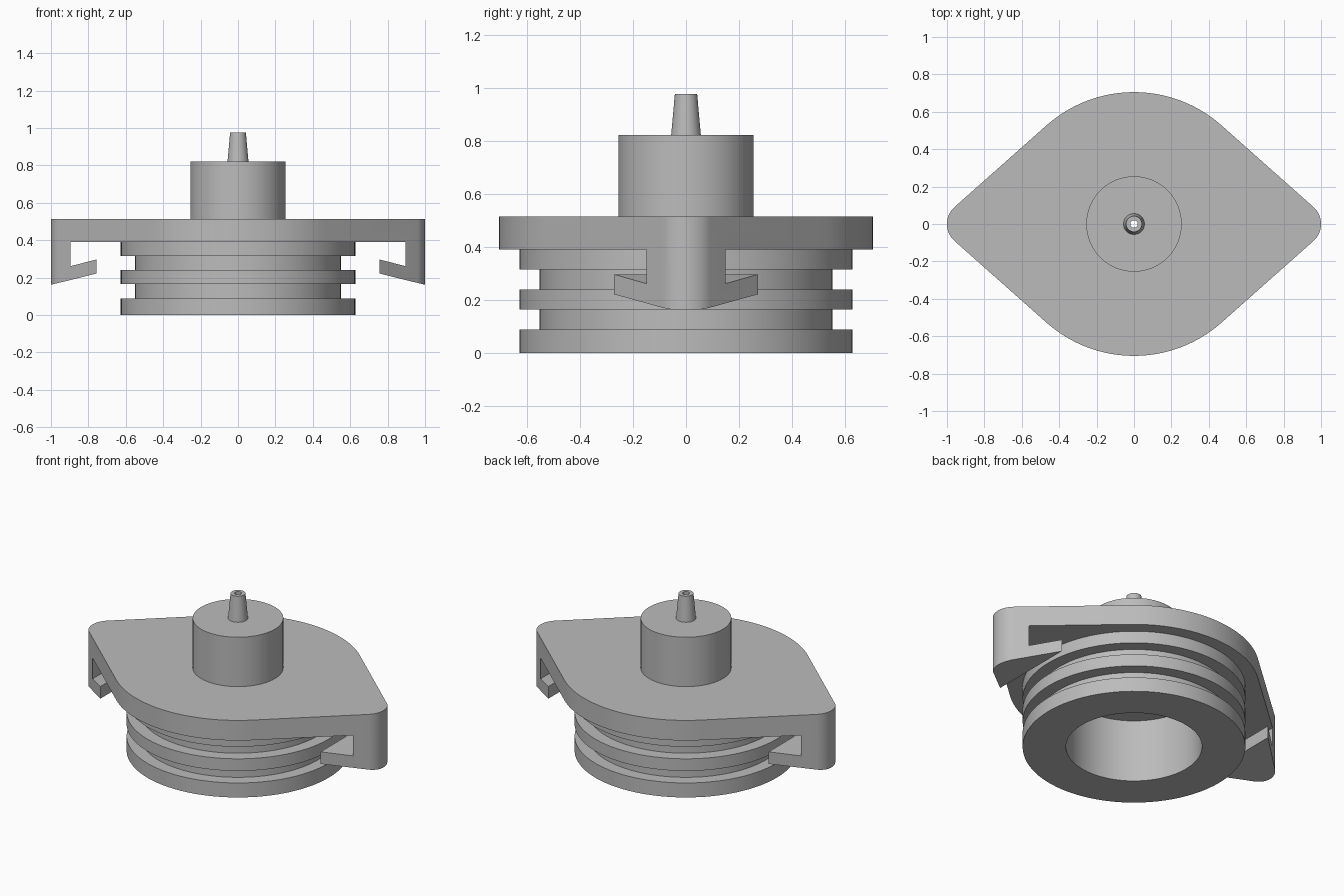
import bpy, bmesh, math

if "Cube" in bpy.data.objects:
    bpy.data.objects.remove(bpy.data.objects["Cube"])

SEGMENTS = 96

grey = bpy.data.materials.new("light_grey_plastic")
grey.diffuse_color = (0.5, 0.5, 0.5, 1)
grey.use_nodes = True
grey.node_tree.nodes["Principled BSDF"].inputs["Base Color"].default_value = grey.diffuse_color


def make_object(name, bm):
    bmesh.ops.recalc_face_normals(bm, faces=bm.faces)
    mesh = bpy.data.meshes.new(name)
    bm.to_mesh(mesh)
    bm.free()
    mesh.materials.append(grey)
    obj = bpy.data.objects.new(name, mesh)
    bpy.context.collection.objects.link(obj)
    return obj


def lathe(name, profile):
    """Revolve a closed (radius, z) loop about the z axis."""
    bm = bmesh.new()
    verts = [bm.verts.new((r, 0, z)) for r, z in profile]
    edges = [bm.edges.new((a, b)) for a, b in zip(verts, verts[1:] + verts[:1])]
    bmesh.ops.spin(bm, geom=verts + edges, cent=(0, 0, 0), axis=(0, 0, 1),
                   angle=math.tau, steps=SEGMENTS, use_merge=False)
    bmesh.ops.remove_doubles(bm, verts=bm.verts, dist=1e-5)
    return make_object(name, bm)


def prism(name, points, direction):
    """Extrude a closed outline of 3D points along a direction."""
    bm = bmesh.new()
    face = bm.faces.new([bm.verts.new(p) for p in points])
    result = bmesh.ops.extrude_face_region(bm, geom=[face])
    moved = [v for v in result["geom"] if isinstance(v, bmesh.types.BMVert)]
    bmesh.ops.translate(bm, verts=moved, vec=direction)
    return make_object(name, bm)


def apply_boolean(obj, tool, operation):
    mod = obj.modifiers.new(operation.title(), 'BOOLEAN')
    mod.operation, mod.object, mod.solver = operation, tool, 'EXACT'
    bpy.context.view_layer.objects.active = obj
    bpy.ops.object.modifier_apply(modifier=mod.name)
    bpy.data.objects.remove(tool)


def arc(cx, radius, start, end, steps):
    return [(cx + radius * math.cos(math.radians(start + (end - start) * i / steps)),
             radius * math.sin(math.radians(start + (end - start) * i / steps)), 0.1)
            for i in range(steps + 1)]


# Grooved sealing plug with a wide bore
RIDGE, GROOVE, BORE, HOLE = 0.627, 0.552, 0.383, 0.02
sealing_plug = lathe("sealing_plug", [
    (BORE, 0), (RIDGE, 0), (RIDGE, 0.09), (GROOVE, 0.09), (GROOVE, 0.165),
    (RIDGE, 0.165), (RIDGE, 0.24), (GROOVE, 0.24), (GROOVE, 0.315),
    (RIDGE, 0.315), (RIDGE, 0.39), (BORE, 0.39)])

# Flange with hooked clips: side profile trimmed by the rounded diamond outline
TIP, BIG, TANGENT = 0.122, 0.705, 48.4
half = [(0, 0.39), (0.895, 0.39), (0.895, 0.262), (0.757, 0.297),
        (0.757, 0.222), (1.0, 0.162), (1.1, 0.137), (1.1, 0.515)]
side = half[1:] + [(-x, z) for x, z in reversed(half[1:])]
flange = prism("flange_with_clips", [(x, -0.9, z) for x, z in side], (0, 1.8, 0))
outline = (arc(1 - TIP, TIP, -TANGENT, TANGENT, 16)
           + arc(0, BIG, TANGENT, 180 - TANGENT, 32)
           + arc(TIP - 1, TIP, 180 - TANGENT, 180 + TANGENT, 16)
           + arc(0, BIG, 180 + TANGENT, 360 - TANGENT, 32))
apply_boolean(flange, prism("outline_trimmer", outline, (0, 0, 0.6)), 'INTERSECT')
drill = prism("drill", arc(0, HOLE, 0, 360 - 360 / SEGMENTS, SEGMENTS - 1), (0, 0, 0.6))
apply_boolean(flange, drill, 'DIFFERENCE')

# Central boss and tapered nozzle with a through hole
boss_and_nozzle = lathe("boss_and_nozzle", [
    (HOLE, 0.515), (0.255, 0.515), (0.255, 0.822), (0.056, 0.822),
    (0.042, 0.977), (HOLE, 0.977)])

# Smooth round walls while keeping crisp edges
for obj in (sealing_plug, flange, boss_and_nozzle):
    bpy.ops.object.select_all(action='DESELECT')
    obj.select_set(True)
    bpy.context.view_layer.objects.active = obj
    bpy.ops.object.shade_smooth_by_angle(angle=math.radians(30))
